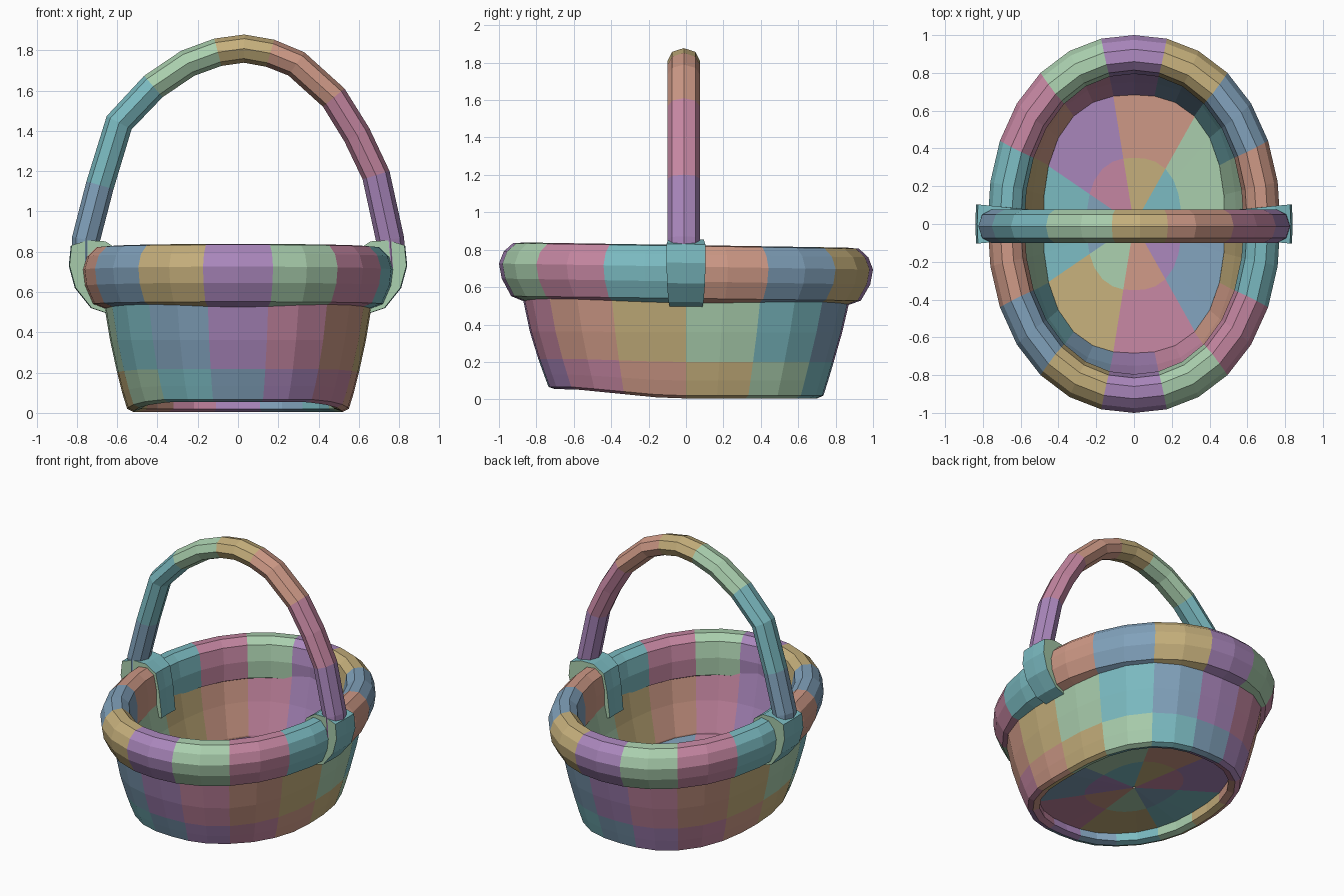
import bpy, bmesh
from math import sin, cos, tau, radians
from mathutils import Vector

if "Cube" in bpy.data.objects:
    bpy.data.objects.remove(bpy.data.objects["Cube"])

COLOURS = [(0.40, 0.62, 0.42), (0.62, 0.32, 0.24), (0.40, 0.24, 0.50), (0.20, 0.50, 0.54),
           (0.56, 0.43, 0.20), (0.56, 0.24, 0.36), (0.22, 0.36, 0.50)]
MATS = []
for i, c in enumerate(COLOURS):
    m = bpy.data.materials.new(f"weave_{i}")
    m.diffuse_color = (*c, 1)
    m.use_nodes = True
    m.node_tree.nodes["Principled BSDF"].inputs["Base Color"].default_value = m.diffuse_color
    MATS.append(m)


def loft(name, rings, closed, colour):
    """Skin a list of equal closed sections; colour(section, side) picks the strip colour."""
    bm = bmesh.new()
    rows = [[bm.verts.new(p) for p in r] for r in rings]
    n, k = len(rows), len(rows[0])
    for i in range(n if closed else n - 1):
        a, b = rows[i], rows[(i + 1) % n]
        for j in range(k):
            f = bm.faces.new((a[j], a[(j + 1) % k], b[(j + 1) % k], b[j]))
            f.material_index = colour(i, j) % len(MATS)
    if not closed:
        bm.faces.new(rows[0])
        bm.faces.new(rows[-1])
    bmesh.ops.recalc_face_normals(bm, faces=bm.faces)
    me = bpy.data.meshes.new(name)
    bm.to_mesh(me)
    bm.free()
    for m in MATS:
        me.materials.append(m)
    ob = bpy.data.objects.new(name, me)
    bpy.context.collection.objects.link(ob)
    return ob


def settle(x, y, z):
    """Uneven hand-made shape: raised front foot, rim slightly higher in front."""
    lift = 0.05 * min(max((-y - 0.1) / 0.5, 0), 1) * max(0, 1 - z / 0.3)
    tilt = -0.016 * y * min(max((z - 0.3) / 0.3, 0), 1)
    return Vector((x, y, z + lift + tilt))


def oval(profile, angles, power=2.0):
    """Profile entries are (x radius, y radius, height); power above 2 squares the oval."""
    rings = []
    for t in angles:
        c, s = cos(t), sin(t)
        k = (abs(c) ** power + abs(s) ** power) ** (-1 / power)
        rings.append([settle(a * c * k, b * s * k, z) for a, b, z in profile])
    return rings


SEG = 28
FULL = [tau * i / SEG for i in range(SEG)]

# Basket wall with its foot band
wall = [(0.52, 0.70, 0.005), (0.55, 0.735, 0.02), (0.575, 0.76, 0.10), (0.60, 0.79, 0.20),
        (0.635, 0.835, 0.36), (0.665, 0.875, 0.54), (0.665, 0.875, 0.62), (0.585, 0.80, 0.62),
        (0.54, 0.75, 0.40), (0.48, 0.685, 0.19), (0.48, 0.66, 0.02)]
loft("basket_wall", oval(wall, FULL, 2.5), True,
     lambda i, j: (i // 2) * 3 + (4 if j < 3 else 0))

# Thick rolled rim
rim = [(0.66, 0.87, 0.515), (0.725, 0.935, 0.54), (0.765, 0.985, 0.63), (0.775, 1.0, 0.71),
       (0.755, 0.975, 0.775), (0.71, 0.925, 0.82), (0.65, 0.86, 0.825), (0.60, 0.815, 0.785),
       (0.58, 0.795, 0.68), (0.58, 0.80, 0.56)]
loft("rim", oval(rim, FULL, 2.15), True, lambda i, j: (i // 2) * 5 + 1)

# Woven floor, raised inside the foot
floor_profile = [(0.01, 0.01, 0.09), (0.25, 0.35, 0.09), (0.49, 0.69, 0.085),
                 (0.49, 0.69, 0.18), (0.25, 0.35, 0.175), (0.01, 0.01, 0.175)]
loft("floor", oval(floor_profile, FULL, 2.5), True,
     lambda i, j: i // 4 + (3 if j in (0, 4) else 0))

# Cuffs where the handle wraps the rim
cuff = [(0.64, 0.90, 0.49), (0.73, 0.98, 0.52), (0.81, 1.06, 0.62), (0.84, 1.09, 0.73),
        (0.83, 1.08, 0.83), (0.75, 1.0, 0.855), (0.66, 0.90, 0.85), (0.585, 0.83, 0.80),
        (0.56, 0.81, 0.68), (0.54, 0.79, 0.50)]
for name, base in (("cuff_right", 0), ("cuff_left", 180)):
    loft(name, oval(cuff, [radians(base + d) for d in (-5.5, 0, 5.5)]), False,
         lambda i, j: 3)

# Arched handle, rounded octagonal section
path = [(-0.755, 0.72), (-0.755, 0.86), (-0.685, 1.13), (-0.59, 1.44), (-0.42, 1.62),
        (-0.25, 1.735), (-0.10, 1.79), (0.03, 1.808), (0.16, 1.785), (0.29, 1.732),
        (0.475, 1.565), (0.59, 1.38), (0.685, 1.18), (0.755, 0.86), (0.765, 0.72)]
pts = [Vector((x, 0, z)) for x, z in path]
sections = []
for i, p in enumerate(pts):
    d = (pts[min(i + 1, len(pts) - 1)] - pts[max(i - 1, 0)]).normalized()
    out = Vector((-d.z, 0, d.x))
    sections.append([p + out * 0.07 * cos(tau * k / 8)
                     + Vector((0, -0.012 + 0.088 * sin(tau * k / 8), 0))
                     for k in range(8)])
loft("handle", sections, False, lambda i, j: (i // 2) * 4 + 6)
